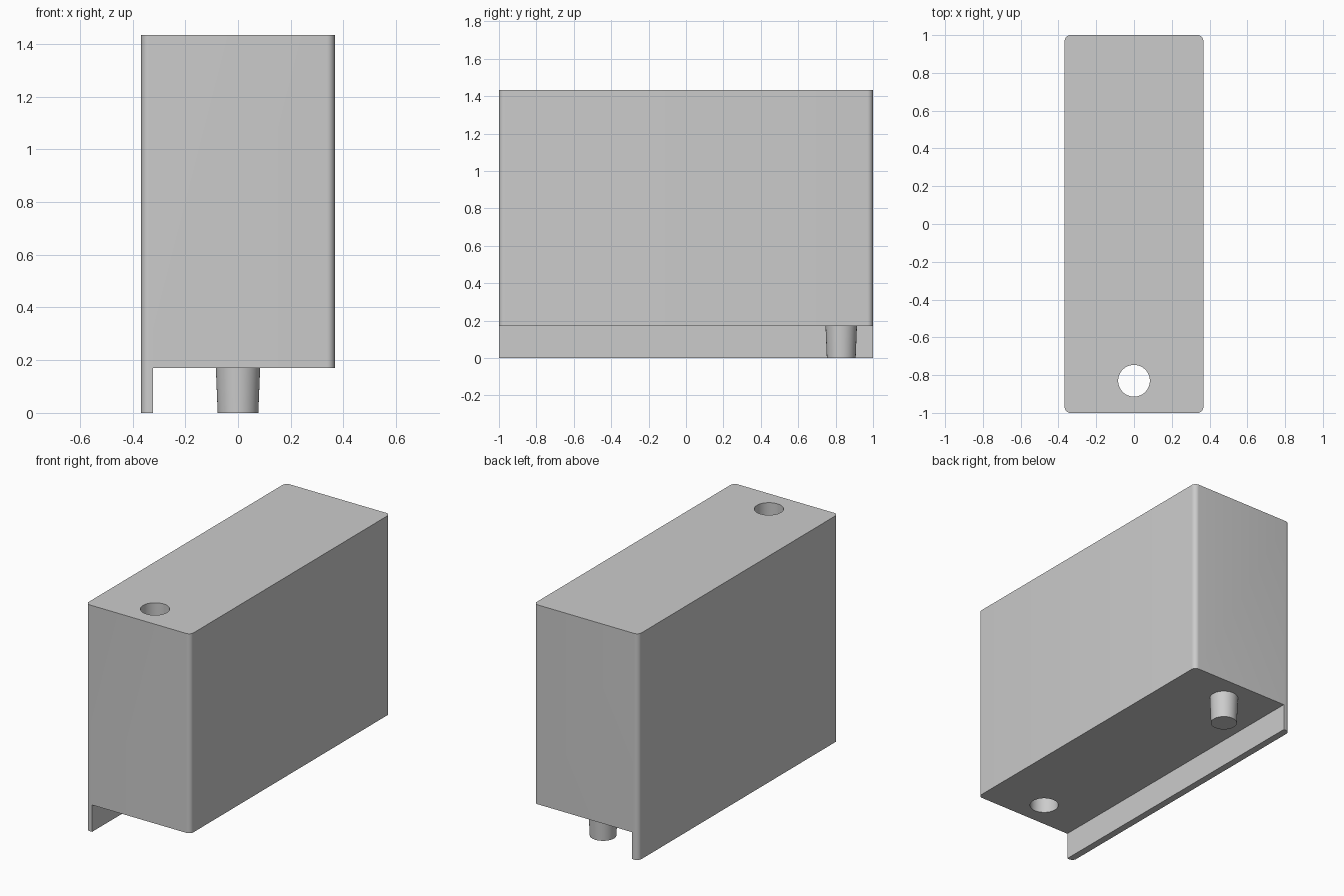
import bpy
import bmesh
import math

cube = bpy.data.objects.get("Cube")
if cube:
    bpy.data.objects.remove(cube, do_unlink=True)

HALF_X, HALF_Y = 0.367, 1.0
TOP, FLOOR = 1.433, 0.17
CORNER, SKIRT = 0.03, 0.045
PIN_Y, PIN_R, PIN_TIP = 0.83, 0.084, 0.077

grey = bpy.data.materials.new("plain grey")
grey.use_nodes = True
COLOUR = (0.6, 0.6, 0.6, 1)
grey.diffuse_color = COLOUR
grey.node_tree.nodes["Principled BSDF"].inputs["Base Color"].default_value = COLOUR


def add_object(name, bm):
    bmesh.ops.recalc_face_normals(bm, faces=bm.faces)
    mesh = bpy.data.meshes.new(name)
    bm.to_mesh(mesh)
    bm.free()
    mesh.materials.append(grey)
    obj = bpy.data.objects.new(name, mesh)
    bpy.context.collection.objects.link(obj)
    return obj


def box(name, low, high):
    bm = bmesh.new()
    bmesh.ops.create_cube(bm, size=1)
    for v in bm.verts:
        v.co = [(a + b) / 2 + c * (b - a) for a, b, c in zip(low, high, v.co)]
    return add_object(name, bm)


def round_bar(name, y, z0, z1, r0, r1):
    bm = bmesh.new()
    bmesh.ops.create_cone(bm, cap_ends=True, segments=48, radius1=r0, radius2=r1, depth=z1 - z0)
    bmesh.ops.translate(bm, verts=bm.verts, vec=(0, y, (z0 + z1) / 2))
    return add_object(name, bm)


def activate(obj):
    bpy.ops.object.select_all(action='DESELECT')
    obj.select_set(True)
    bpy.context.view_layer.objects.active = obj


def cut(obj, cutter):
    cutter.hide_render = True
    activate(obj)
    mod = obj.modifiers.new("cut", 'BOOLEAN')
    mod.operation, mod.solver, mod.object = 'DIFFERENCE', 'EXACT', cutter
    bpy.ops.object.modifier_apply(modifier=mod.name)
    bpy.data.objects.remove(cutter, do_unlink=True)


# Block with rounded upright edges
bm = bmesh.new()
outline = []
for i, (sx, sy) in enumerate([(1, 1), (-1, 1), (-1, -1), (1, -1)]):
    for k in range(9):
        a = math.pi / 2 * (i + k / 8)
        outline.append(bm.verts.new((sx * (HALF_X - CORNER) + CORNER * math.cos(a),
                                     sy * (HALF_Y - CORNER) + CORNER * math.sin(a), 0)))
base = bm.faces.new(outline)
side = bmesh.ops.extrude_face_region(bm, geom=[base])["geom"]
bmesh.ops.translate(bm, vec=(0, 0, TOP), verts=[g for g in side if isinstance(g, bmesh.types.BMVert)])
body = add_object("body_with_skirt", bm)

# Undercut leaves a thin skirt along one long side; the socket passes right through
cut(body, box("undercut", (-HALF_X + SKIRT, -2, -1), (1, 2, FLOOR)))
cut(body, round_bar("socket_cutter", -PIN_Y, -1, 2, PIN_R, PIN_R))

# Tapered locating pin
pin = round_bar("locating_pin", PIN_Y, 0, FLOOR, PIN_TIP, PIN_R)

for obj in (body, pin):
    activate(obj)
    bpy.ops.object.shade_smooth_by_angle(angle=math.radians(30))
